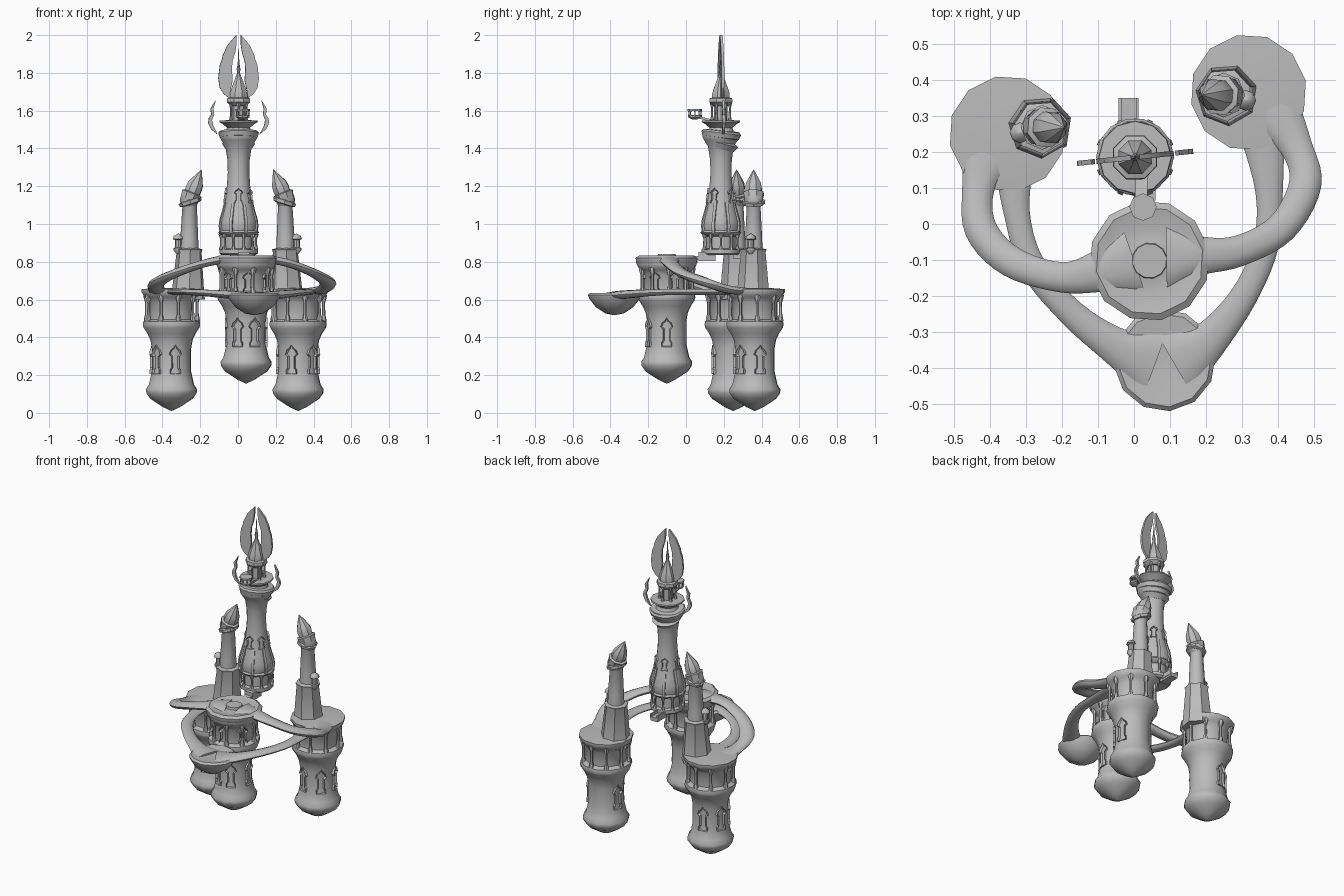
import bpy, bmesh, math
from math import sin, cos, pi, radians
from mathutils import Matrix, Vector

if "Cube" in bpy.data.objects:
    bpy.data.objects.remove(bpy.data.objects["Cube"])

stone = bpy.data.materials.new("grey stone")
stone.use_nodes = True
COLOUR = (0.5, 0.5, 0.5, 1)
stone.diffuse_color = COLOUR
stone.node_tree.nodes["Principled BSDF"].inputs["Base Color"].default_value = COLOUR


def finish(name, bm, angle=40):
    bmesh.ops.recalc_face_normals(bm, faces=bm.faces)
    mesh = bpy.data.meshes.new(name)
    bm.to_mesh(mesh)
    bm.free()
    mesh.materials.append(stone)
    ob = bpy.data.objects.new(name, mesh)
    bpy.context.collection.objects.link(ob)
    bpy.ops.object.select_all(action='DESELECT')
    ob.select_set(True)
    bpy.context.view_layer.objects.active = ob
    bpy.ops.object.shade_smooth_by_angle(angle=radians(angle))
    return ob


def skin(bm, rings):
    """Join rings of points into a closed tube with end caps."""
    rows = [[bm.verts.new(p) for p in ring] for ring in rings]
    n = len(rows[0])
    for a, b in zip(rows, rows[1:]):
        for i in range(n):
            j = (i + 1) % n
            bm.faces.new((a[i], a[j], b[j], b[i]))
    bm.faces.new(rows[0][::-1])
    bm.faces.new(rows[-1])


def add_lathe(bm, profile, at=(0, 0, 0), sides=12, turn=0.0, tilt=None):
    """Profile points are (radius, height, optional sideways shift)."""
    m = Matrix.Translation(at) @ (tilt or Matrix())
    skin(bm, [[m @ Vector((max(p[0], .001) * cos(turn + 2 * pi * i / sides) + (p[2] if len(p) > 2 else 0),
                           max(p[0], .001) * sin(turn + 2 * pi * i / sides), p[1]))
               for i in range(sides)] for p in profile])


def lathe(name, profile, at=(0, 0, 0), sides=12, turn=0.0, tilt=None):
    bm = bmesh.new()
    add_lathe(bm, profile, at, sides, turn, tilt)
    return finish(name, bm)


def columns(name, at, radius, z0, z1, count, thick, turn=0.0):
    """Ring of columns with flared feet and heads."""
    bm = bmesh.new()
    h = z1 - z0
    shape = [(thick * 1.7, z0), (thick * 1.5, z0 + h * .12), (thick, z0 + h * .25),
             (thick * .9, z0 + h * .7), (thick * 1.8, z0 + h * .9), (thick * 2, z1)]
    for k in range(count):
        a = turn + 2 * pi * k / count
        add_lathe(bm, shape, (at[0] + radius * cos(a), at[1] + radius * sin(a), at[2]), 6, a)
    finish(name, bm)


def windows(name, at, radius, w, h, angles, lean=0.0):
    """Pointed window frames with sunken panes, facing outward."""
    half = [(.85, 0), (.85, .15), (.6, .22), (.6, .6), (1, .68), (.75, .82), (.3, .9)]
    outline = half + [(0, 1)] + [(-x, y) for x, y in reversed(half)]
    bm = bmesh.new()
    for a in angles:
        m = (Matrix.Translation(at) @ Matrix.Rotation(radians(a), 4, 'Z')
             @ Matrix.Translation((radius, 0, 0)) @ Matrix.Rotation(lean, 4, 'Y'))
        rings = [[m @ Vector((d, x * w / 2, y * h)) for x, y in outline] for d in (-.03, .008)]
        skin(bm, rings)
        bm.faces.ensure_lookup_table()
        front = bm.faces[-1]
        bm.normal_update()
        bmesh.ops.inset_region(bm, faces=[front], thickness=w * .12, depth=0)
        bmesh.ops.translate(bm, verts=front.verts, vec=m.to_3x3() @ Vector((-.012, 0, 0)))
    finish(name, bm, 25)


def walkway(name, pts, steps=5, sides=10):
    """Flattened tube through (x, y, z, half width, half thickness) points."""
    P = [Vector(p) for p in pts]
    P = [P[0] * 2 - P[1]] + P + [P[-1] * 2 - P[-2]]
    path = []
    for i in range(1, len(P) - 2):
        a, b, c, d = P[i - 1:i + 3]
        for s in range(steps):
            t = s / steps
            path.append(.5 * (2 * b + (c - a) * t + (2 * a - 5 * b + 4 * c - d) * t * t
                              + (3 * b - a - 3 * c + d) * t ** 3))
    path.append(P[-2])
    rings = []
    for i, p in enumerate(path):
        t = path[min(i + 1, len(path) - 1)] - path[max(i - 1, 0)]
        side = Vector((t[1], -t[0], 0)).normalized()
        rings.append([Vector(p[:3]) + side * p[3] * cos(2 * pi * k / sides)
                      + Vector((0, 0, p[4] * sin(2 * pi * k / sides))) for k in range(sides)])
    bm = bmesh.new()
    skin(bm, rings)
    finish(name, bm, 60)


def box(name, at, size, rot=0.0):
    bm = bmesh.new()
    m = Matrix.Translation(at) @ Matrix.Rotation(rot, 4, 'X') @ Matrix.Diagonal((*size, 1))
    bmesh.ops.create_cube(bm, size=1, matrix=m)
    finish(name, bm, 20)


def plate(name, outline, thick, m):
    bm = bmesh.new()
    skin(bm, [[m @ Vector((x, y, z)) for x, z in outline] for y in (-thick / 2, thick / 2)])
    finish(name, bm, 20)


# Hanging pods: pointed bulb, waist, ledge, colonnade and rim
POD = [(0, .01), (.045, .03), (.115, .075), (.136, .105), (.138, .125), (.122, .15), (.114, .185),
       (.106, .22), (.106, .34), (.114, .385), (.13, .42), (.15, .45), (.155, .465), (.152, .485),
       (.122, .495), (.122, .585), (.14, .61), (.15, .62), (.162, .64), (.162, .655), (.1, .66), (0, .66)]
PODS = {"front": (.043, -.102, .145), "right": (-.352, .25, 0), "left": (.318, .365, 0)}
VIEW = {"front": (-115, -65, 0, 180), "right": (-138, -79, 160, 100), "left": (-109, -45, 15, 165)}
for side, at in PODS.items():
    lathe(side + "_pod", POD, at, 12, .2)
    columns(side + "_pod_columns", at, .136, .485, .625, 9, .009, .1)
    windows(side + "_pod_windows", (at[0], at[1], at[2] + .205), .105, .066, .155, VIEW[side])
windows("front_pod_niches", (.043, -.102, .64), .122, .06, .11, (-85, -30, 20, -140))

# Plaza on top of the front pod
lathe("plaza", [(.14, .77), (.165, .795), (.168, .82), (.15, .832), (.09, .818), (.05, .825),
                (.048, .84), (0, .84)], PODS["front"][:2] + (0,), 12, .2)

# Landing bowl at the front
lathe("landing_bowl", [(0, .517), (.05, .527), (.1, .56), (.135, .605), (.142, .625), (.13, .636),
                       (.06, .628), (0, .625)], (.085, -.378, 0), 12, .1)

# Upper walkways from plaza to the side pods
walkway("right_upper_walkway", [(.0, -.1, .815, .09, .02), (-.09, -.13, .81, .06, .022),
        (-.2, -.148, .785, .042, .022), (-.34, -.105, .735, .043, .024), (-.425, -.015, .69, .045, .026),
        (-.432, .1, .655, .045, .022), (-.4, .2, .64, .08, .02)])
walkway("left_upper_walkway", [(.09, -.09, .815, .09, .02), (.18, -.088, .81, .055, .022),
        (.29, -.075, .785, .043, .022), (.41, -.01, .735, .043, .024), (.475, .11, .69, .045, .026),
        (.45, .215, .655, .045, .022), (.38, .33, .64, .08, .02)])

# Lower walkways from bowl to the side pods
walkway("right_lower_walkway", [(.06, -.385, .618, .1, .02), (-.04, -.345, .625, .055, .022),
        (-.17, -.25, .635, .038, .018), (-.28, -.12, .64, .036, .016), (-.325, .03, .64, .036, .016),
        (-.335, .2, .64, .06, .016)])
walkway("left_lower_walkway", [(.11, -.385, .618, .1, .02), (.205, -.325, .625, .055, .022),
        (.305, -.2, .635, .038, .018), (.365, -.06, .64, .036, .016), (.375, .09, .64, .038, .016),
        (.35, .3, .64, .07, .016)])

# Side spires with slanted crowns and sentry boxes
for side, s, x, y in (("right", -1, -.258, .268), ("left", 1, .252, .358)):
    lathe(side + "_spire_base", [(.092, .6, s * .005), (.086, .66, s * .005), (.068, .85), (.074, .865),
          (.05, .872)], (x, y, 0), 7, .3)
    lathe(side + "_spire_shaft", [(.05, .85), (.047, .93), (.038, 1.1, -s * .002), (.05, 1.13)],
          (x, y, 0), 10)
    slant = Matrix.Rotation(radians(s * -22), 4, 'Y')
    lathe(side + "_crown", [(.036, -.045), (.05, -.025), (.052, .005), (.058, .03), (.044, .035),
          (.046, .06), (.042, .085), (.022, .125), (0, .165)], (x - s * .003, y, 1.135), 8, .3, slant)
    lathe(side + "_crown_band", [(.045, -.012), (.06, -.008), (.062, .01), (.045, .016)],
          (x - s * .006, y, 1.115), 8, 0, Matrix.Rotation(radians(s * 18), 4, 'Y'))
    sx = x + s * .058
    lathe(side + "_sentry_box", [(.008, .84), (.025, .86), (.025, .873), (.017, .875), (.017, .915),
          (.029, .92), (.024, .935), (0, .95)], (sx, y - .015, 0), 8)

# Main tower
TX, TY = .003, .185
T = (TX, TY, 0)
lathe("tower_foot", [(.09, .835), (.102, .845), (.102, .865), (.078, .87), (.078, .935), (.1, .945),
      (.108, .955), (.1, .965)], T, 12)
columns("tower_foot_columns", T, .092, .862, .948, 10, .007)
lathe("tower_shaft", [(.095, .955), (.103, .985), (.1, 1.02), (.086, 1.07), (.072, 1.13), (.062, 1.2),
      (.057, 1.27), (.059, 1.34), (.07, 1.41), (.092, 1.445), (.1, 1.46), (.1, 1.485), (.07, 1.49),
      (.06, 1.51), (.062, 1.53)], T, 14)
windows("tower_windows", (TX, TY, 1.11), .073, .045, .08, (-90, -30, 50, 110, 180), -.12)
lathe("tower_collar", [(.07, -.03), (.1, -.012), (.108, .012), (.1, .022), (.06, .024)],
      (TX, TY, 1.47), 14, 0, Matrix.Rotation(radians(-7), 4, 'X'))
lathe("tower_lower_collar", [(.068, -.03), (.088, 0), (.07, .012)],
      (TX, TY + .008, 1.425), 14, 0, Matrix.Rotation(radians(-14), 4, 'X'))
bm = bmesh.new()
for k in range(8):
    turn = Matrix.Translation(T) @ Matrix.Rotation(2 * pi * (k + .5) / 8, 4, 'Z')
    skin(bm, [[turn @ Vector((r + a, b, z)) for a, b in ((-.02, -.008), (.006, -.008), (.006, .008), (-.02, .008))]
              for r, z in ((.1, .955), (.105, .99), (.1, 1.025), (.086, 1.07), (.074, 1.115))])
finish("tower_ribs", bm, 30)

# Steps and bridge at the foot of the tower
box("front_step", (.03, .11, .828), (.06, .09, .05))
box("plaza_bridge", (.03, .055, .82), (.045, .1, .018), .2)
box("back_step", (-.015, .3, .83), (.05, .1, .025))
for s in (-1, 1):
    box("back_step_rail", (-.015 + s * .024, .31, .845), (.008, .08, .03))

# Top gallery, roof and needle
lathe("gallery_floor", [(.055, 1.505), (.085, 1.53), (.102, 1.54), (.1, 1.548), (.05, 1.55)], T, 12)
lathe("gallery_core", [(.036, 1.54), (.036, 1.64)], T, 8)
columns("gallery_columns", T, .047, 1.545, 1.645, 6, .006, .5)
lathe("gallery_roof", [(.045, 1.625), (.066, 1.645), (.064, 1.665), (.05, 1.67), (.05, 1.69), (.04, 1.72),
      (.022, 1.765), (.008, 1.8), (.011, 1.82), (.005, 1.85), (0, 1.93)], T, 8, .4)

# Paired wing blades and side horns
BLADE = [(.012, 2), (.035, 1.975), (.06, 1.945), (.085, 1.89), (.087, 1.875), (.1, 1.84), (.108, 1.77),
         (.1, 1.72), (.08, 1.69), (.05, 1.665), (.045, 1.7), (.032, 1.76), (.036, 1.82), (.033, 1.86),
         (.018, 1.91), (.012, 1.95)]
HORN = [(.112, 1.475), (.145, 1.5), (.162, 1.535), (.158, 1.56), (.145, 1.58), (.15, 1.61), (.122, 1.655),
        (.134, 1.61), (.13, 1.58), (.142, 1.55), (.135, 1.52)]
for name, s in (("right", -1), ("left", 1)):
    m = Matrix.Translation(T) @ Matrix.Rotation(radians(6), 4, 'Z') @ Matrix.Diagonal((s, 1, 1, 1))
    plate(name + "_wing_blade", BLADE, .014, m)
    plate(name + "_horn", HORN, .014, m)

# Hanging lookout in front of the gallery
lathe("lookout_floor", [(.012, 1.553), (.036, 1.565), (.038, 1.575), (.02, 1.578)], (.025, .047, 0), 8)
columns("lookout_posts", (.025, .047, 0), .032, 1.573, 1.6, 8, .003)
lathe("lookout_rail", [(.03, 1.598), (.038, 1.598), (.038, 1.608), (.03, 1.608)], (.025, .047, 0), 8)
box("lookout_arm", (.02, .105, 1.555), (.035, .09, .012), -.25)
